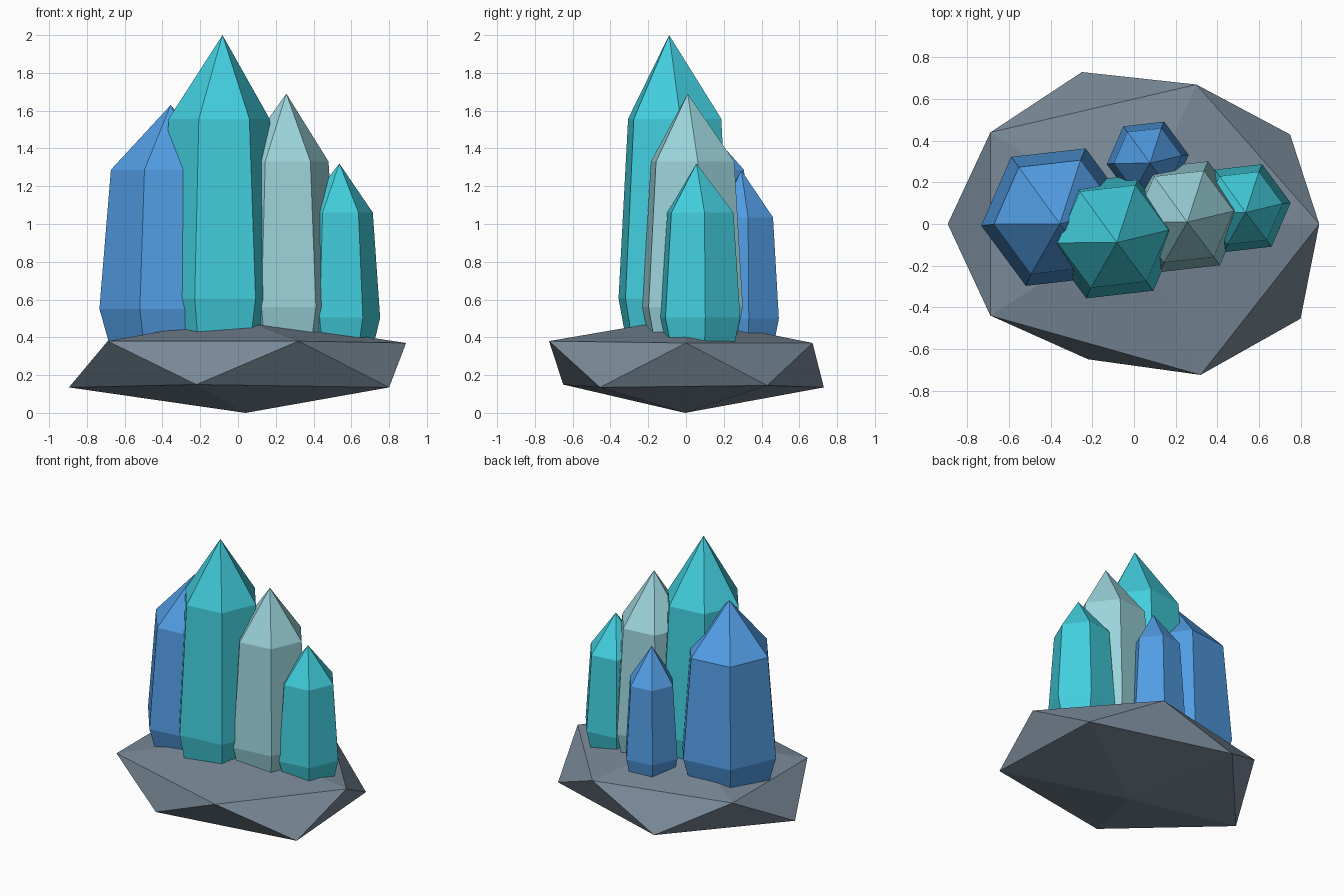
import bpy, bmesh, math

if "Cube" in bpy.data.objects:
    bpy.data.objects.remove(bpy.data.objects["Cube"])


def material(name, rgb):
    m = bpy.data.materials.new(name)
    m.diffuse_color = (*rgb, 1)
    m.use_nodes = True
    m.node_tree.nodes["Principled BSDF"].inputs["Base Color"].default_value = m.diffuse_color
    return m


TEAL = material("teal crystal", (0.055, 0.62, 0.73))
BLUE = material("blue crystal", (0.085, 0.34, 0.78))
PALE = material("pale crystal", (0.33, 0.66, 0.71))
STONE = material("grey stone", (0.19, 0.25, 0.31))


def finish(bm, name, mat):
    bmesh.ops.recalc_face_normals(bm, faces=bm.faces)
    mesh = bpy.data.meshes.new(name)
    bm.to_mesh(mesh)
    bm.free()
    mesh.materials.append(mat)
    bpy.context.collection.objects.link(bpy.data.objects.new(name, mesh))


# Rock: a squashed, uneven icosahedron
def rock():
    lower = [(0.80, -0.455, 0.135), (-0.22, -0.65, 0.15), (-0.895, 0, 0.135),
             (-0.25, 0.73, 0.135), (0.75, 0.43, 0.145)]
    upper = [(0.32, -0.725, 0.38), (-0.69, -0.44, 0.38), (-0.69, 0.44, 0.38),
             (0.30, 0.67, 0.37), (0.89, 0, 0.37)]
    bm = bmesh.new()
    lo = [bm.verts.new(p) for p in lower]
    up = [bm.verts.new(p) for p in upper]
    bottom = bm.verts.new((0.04, -0.005, 0))
    top = bm.verts.new((0, 0, 0.505))
    for i in range(5):
        j = (i + 1) % 5
        bm.faces.new((bottom, lo[j], lo[i]))
        bm.faces.new((lo[i], lo[j], up[i]))
        bm.faces.new((up[i], lo[j], up[j]))
        bm.faces.new((top, up[i], up[j]))
    finish(bm, "rock_base", STONE)


# Crystal: six-sided, widest near the foot, tapering to a shoulder and point
def crystal(name, x, y, r, tip_z, mat, foot=0.36, turn=math.radians(6.5)):
    h = tip_z - foot
    bm = bmesh.new()
    rings = []
    for t, s in ((0, 0.85), (0.15, 1), (0.73, 0.83)):
        rings.append([bm.verts.new((x + r * s * math.cos(turn + k * math.pi / 3),
                                    y + r * s * math.sin(turn + k * math.pi / 3),
                                    foot + h * t)) for k in range(6)])
    tip = bm.verts.new((x + 0.055 * r, y - 0.09 * r, tip_z))
    bm.faces.new(rings[0][::-1])
    for k in range(6):
        n = (k + 1) % 6
        for a, b in zip(rings, rings[1:]):
            bm.faces.new((a[k], a[n], b[n], b[k]))
        bm.faces.new((rings[2][k], rings[2][n], tip))
    finish(bm, name, mat)


rock()
crystal("tall_crystal", -0.10, -0.06, 0.324, 2.0, TEAL)
crystal("left_crystal", -0.376, 0.033, 0.36, 1.63, BLUE)
crystal("middle_crystal", 0.24, 0.035, 0.29, 1.69, PALE)
crystal("right_crystal", 0.524, 0.076, 0.23, 1.32, TEAL)
crystal("back_crystal", 0.066, 0.31, 0.198, 1.285, BLUE)
